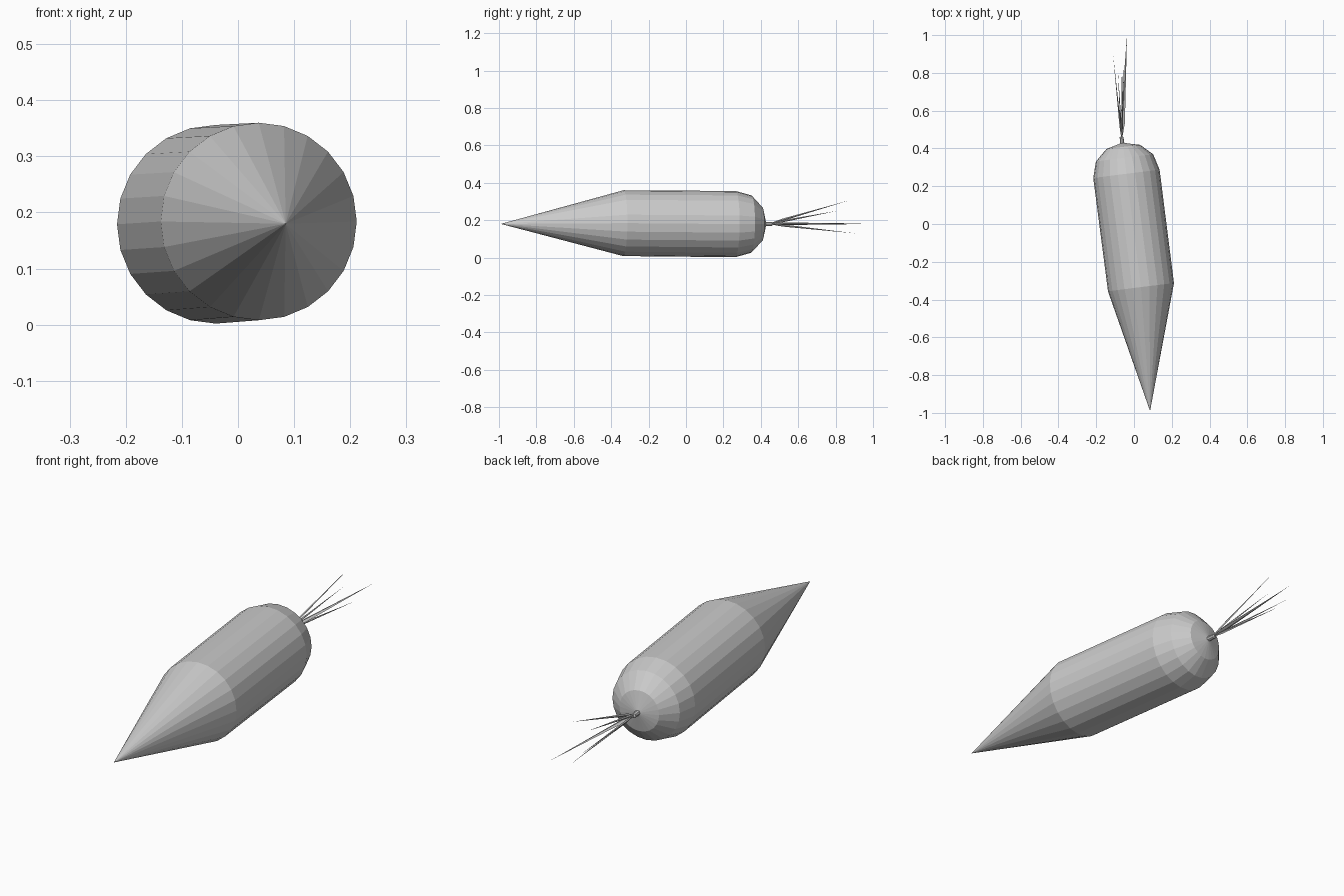
import bpy, bmesh, math
from mathutils import Vector

if "Cube" in bpy.data.objects:
    bpy.data.objects.remove(bpy.data.objects["Cube"])


def loft(name, rings, sides, tilt=None):
    """Skin round sections (centre, radius, width factor) along a path; radius 0 is a point."""
    bm = bmesh.new()
    axis = Vector(rings[-1][0]) - Vector(rings[0][0])
    axis = tilt if tilt else axis.normalized()
    u = axis.cross(Vector((0, 0, 1))).normalized()
    v = u.cross(axis).normalized()
    loops = []
    for centre, r, flat in rings:
        c = Vector(centre)
        if r == 0:
            loops.append([bm.verts.new(c)])
        else:
            loops.append([bm.verts.new(c + u * r * flat * math.cos(2 * math.pi * i / sides)
                                       + v * r * math.sin(2 * math.pi * i / sides))
                          for i in range(sides)])
    for a, b in zip(loops, loops[1:]):
        for i in range(sides):
            j = (i + 1) % sides
            face = [a[i % len(a)], a[j % len(a)], b[j % len(b)], b[i % len(b)]]
            bm.faces.new(list(dict.fromkeys(face)))
    bmesh.ops.recalc_face_normals(bm, faces=bm.faces)
    mesh = bpy.data.meshes.new(name)
    bm.to_mesh(mesh)
    bm.free()
    obj = bpy.data.objects.new(name, mesh)
    bpy.context.collection.objects.link(obj)
    return obj


# Carrot root: pointed tip, straight body, rounded crown
body_axis = Vector((-0.125, 1, -0.006)).normalized()
loft("root", [
    ((0.085, -0.99, 0.18), 0, 1),
    ((0.037, -0.335, 0.184), 0.176, 1),
    ((-0.04, 0.265, 0.179), 0.177, 1),
    ((-0.05, 0.35, 0.179), 0.153, 1),
    ((-0.057, 0.408, 0.179), 0.09, 1),
    ((-0.063, 0.43, 0.179), 0, 1),
], 24, body_axis)

# Stub where the leaves join the crown
loft("leaf_stub", [
    ((-0.061, 0.415, 0.179), 0, 1),
    ((-0.061, 0.415, 0.179), 0.012, 1),
    ((-0.066, 0.46, 0.179), 0.010, 1),
    ((-0.066, 0.465, 0.179), 0, 1),
], 8)

# Slender leaf blades, widest near the base
base = Vector((-0.065, 0.44, 0.18))
tips = [(-0.052, 0.87, 0.305), (-0.085, 0.81, 0.25), (-0.111, 0.90, 0.185),
        (-0.037, 1.00, 0.18), (-0.063, 0.90, 0.13)]
widths = [0.7, 0.7, 0.7, 2.0, 0.7]
for n, (tip, w) in enumerate(zip(tips, widths)):
    tip = Vector(tip)
    loft(f"leaf_{n + 1}", [
        (base, 0, 1),
        (base.lerp(tip, 0.17), 0.006, w),
        (tip, 0, 1),
    ], 4)
